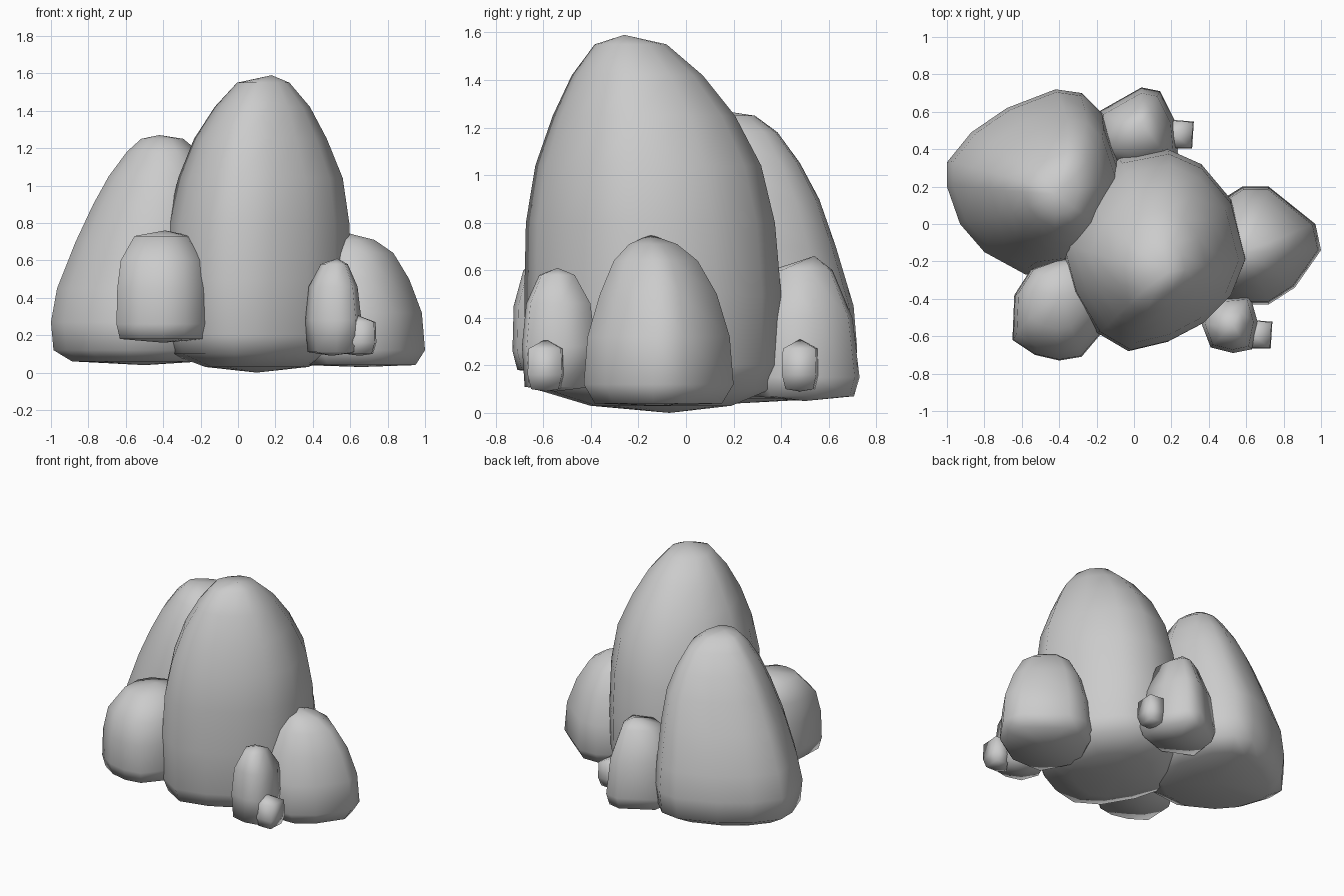
import bpy, bmesh


def rock(name, centre, outline, rings, bottom, top):
    """Loft a plan outline through rings (z, scale, dx, dy), closed by bottom and top points."""
    bm = bmesh.new()
    cx, cy = centre
    loops = []
    for z, s, dx, dy in rings:
        loops.append([bm.verts.new((cx + dx + s * (x - cx), cy + dy + s * (y - cy), z))
                      for x, y in outline])
    n = len(outline)
    for a, b in zip(loops, loops[1:]):
        for i in range(n):
            j = (i + 1) % n
            bm.faces.new((a[i], a[j], b[j], b[i]))
    for point, loop in ((bottom, loops[0]), (top, loops[-1])):
        v = bm.verts.new(point)
        for i in range(n):
            bm.faces.new((v, loop[i], loop[(i + 1) % n]))
    bmesh.ops.recalc_face_normals(bm, faces=bm.faces)
    mesh = bpy.data.meshes.new(name)
    bm.to_mesh(mesh)
    bm.free()
    for p in mesh.polygons:
        p.use_smooth = True
    obj = bpy.data.objects.new(name, mesh)
    bpy.context.collection.objects.link(obj)
    return obj


# Tall central boulder
rock("main_boulder", (0.1, -0.13),
     [(-0.4, -0.1), (-0.33, -0.36), (-0.2, -0.58), (-0.03, -0.68), (0.18, -0.63), (0.37, -0.53),
      (0.52, -0.38), (0.6, -0.18), (0.52, 0.13), (0.36, 0.32), (0.18, 0.4), (-0.08, 0.35), (-0.28, 0.14)],
     [(0.03, 0.55, 0, 0.03), (0.1, 0.92, 0, 0), (0.2, 0.99, 0, 0), (0.5, 1, 0, 0),
      (0.8, 0.97, 0.01, -0.01), (1.04, 0.88, 0.02, -0.02), (1.25, 0.71, 0.02, -0.04),
      (1.42, 0.51, 0.03, -0.07), (1.55, 0.28, 0.035, -0.1)],
     (0.1, -0.07, 0), (0.18, -0.26, 1.59))

# Second boulder, back left, running into the central one
rock("left_boulder", (-0.55, 0.22),
     [(-1, 0.2), (-1, 0.33), (-0.87, 0.49), (-0.68, 0.62), (-0.42, 0.72), (-0.28, 0.7), (-0.16, 0.58),
      (-0.06, 0.28), (-0.18, -0.12), (-0.34, -0.24), (-0.58, -0.27), (-0.8, -0.15), (-0.93, 0)],
     [(0.06, 0.75, 0, 0), (0.12, 0.97, 0, 0), (0.27, 1, 0, 0), (0.45, 0.95, 0.01, 0.01),
      (0.7, 0.84, 0.06, -0.01), (0.9, 0.72, 0.1, -0.02), (1.05, 0.58, 0.12, -0.03),
      (1.18, 0.41, 0.14, -0.04), (1.25, 0.24, 0.14, -0.05)],
     (-0.5, 0.22, 0.04), (-0.42, 0.16, 1.27))

# Medium boulder on the right
rock("right_boulder", (0.66, -0.12),
     [(0.42, 0.1), (0.58, 0.2), (0.72, 0.2), (0.97, 0), (1, -0.14), (0.86, -0.34), (0.72, -0.43),
      (0.45, -0.43), (0.3, -0.15)],
     [(0.04, 0.85, 0, 0), (0.12, 1, 0, 0), (0.32, 0.95, 0, 0), (0.5, 0.78, -0.01, 0),
      (0.64, 0.56, -0.02, -0.01), (0.71, 0.32, -0.04, -0.02)],
     (0.66, -0.12, 0.03), (0.57, -0.15, 0.75))

# Block at the front left, sunk into both big boulders
rock("front_left_rock", (-0.42, -0.47),
     [(-0.64, -0.38), (-0.65, -0.62), (-0.53, -0.7), (-0.4, -0.73), (-0.28, -0.71), (-0.17, -0.58),
      (-0.12, -0.35), (-0.3, -0.15), (-0.55, -0.24)],
     [(0.18, 0.92, 0, 0), (0.26, 1, 0, 0), (0.45, 0.98, 0, 0), (0.6, 0.9, 0, 0.02),
      (0.73, 0.58, 0, 0.06)],
     (-0.4, -0.45, 0.16), (-0.39, -0.38, 0.76))

# Small stone at the front right
rock("front_right_stone", (0.5, -0.55),
     [(0.36, -0.53), (0.41, -0.66), (0.53, -0.69), (0.63, -0.67), (0.66, -0.52), (0.62, -0.38), (0.42, -0.4)],
     [(0.11, 0.92, 0, 0), (0.28, 1, 0, 0), (0.46, 0.87, 0, 0), (0.58, 0.48, 0.01, 0)],
     (0.5, -0.55, 0.09), (0.53, -0.54, 0.61))

# Small stone at the back, sunk into both big boulders
rock("back_stone", (0.03, 0.5),
     [(-0.19, 0.6), (0.04, 0.73), (0.14, 0.71), (0.22, 0.55), (0.24, 0.34), (0, 0.26), (-0.22, 0.36)],
     [(0.07, 0.9, 0, 0), (0.15, 1, 0, 0), (0.4, 0.87, 0, 0), (0.6, 0.55, 0, -0.01)],
     (0.03, 0.5, 0.05), (0.04, 0.54, 0.66))

# Pebbles leaning on the two small stones
for name, x, y, r in (("front_pebble", 0.65, -0.59, 0.09), ("back_pebble", 0.23, 0.48, 0.09)):
    shape = [(-1, -0.3), (-0.4, -0.85), (0.9, -0.85), (1, 0.75), (-0.2, 0.85)]
    rock(name, (x, y), [(x + r * a, y + r * b) for a, b in shape],
         [(0.1, 0.8, 0, 0), (0.16, 1, 0, 0), (0.27, 0.95, 0, 0)],
         (x, y, 0.09), (x - 0.02, y, 0.31))
